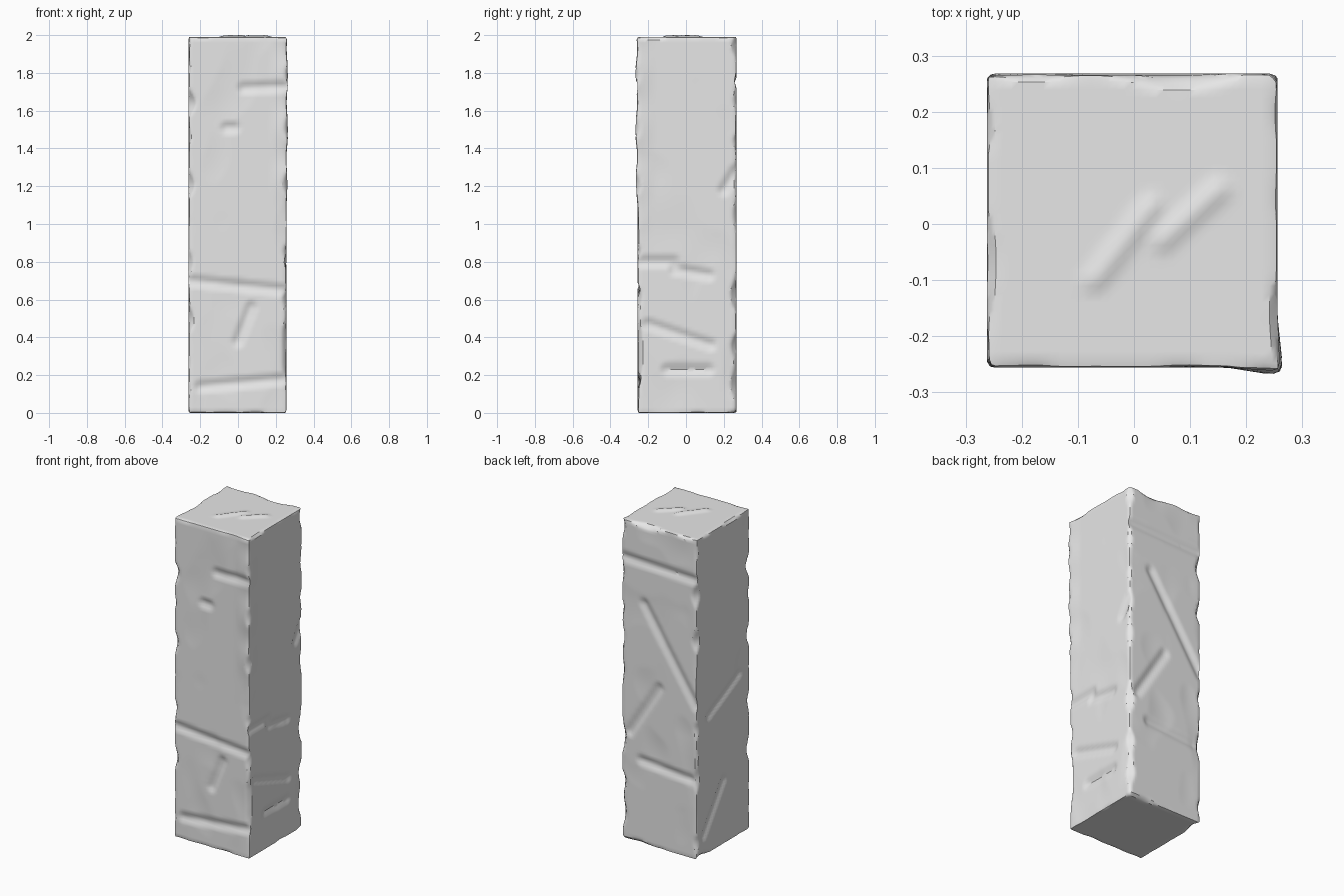
import bpy, bmesh, math
from mathutils import Vector, noise

if "Cube" in bpy.data.objects:
    bpy.data.objects.remove(bpy.data.objects["Cube"])

LO = Vector((-0.262, -0.256, 0.0))
HI = Vector((0.256, 0.268, 1.99))
N = (36, 36, 130)
WIDTH = 0.036

# Main carved grooves per side: start and end (u, v) of each
FRONT = [(-.26, .7, .25, .65), (-.2, .14, .25, .18), (-.06, 1.51, -.02, 1.51),
         (.03, 1.72, .25, 1.73), (.07, .56, 0, .38)]
RIGHT = [(-.25, .8, -.06, .8), (-.06, .76, .12, .73), (-.2, .47, .13, .36),
         (-.1, .23, .12, .23), (.2, 1.18, .26, 1.28)]
BACK = [(.1, 1.5, -.26, .95), (.2, .68, 0, 1), (.12, .52, -.22, .49), (.25, 1.76, -.25, 1.74)]
LEFT = [(.2, .12, 0, .4), (.15, .85, -.15, 1)]
TOP = [(-.07, -.1, .03, .03), (.05, -.03, .15, .06)]
MARKS = {(1, 0): FRONT, (0, 1): RIGHT, (1, 1): BACK, (0, 0): LEFT, (2, 1): TOP}


def seg_dist(p, a, b):
    d = b - a
    t = max(0, min(1, (p - a).dot(d) / d.length_squared))
    return (p - a - d * t).length


def carve(axis, side, p):
    """Depth of grooves plus soft unevenness at a point on one side."""
    uv = Vector([p[i] for i in range(3) if i != axis])
    depth = 0
    width, amount = (WIDTH, .014) if axis != 2 else (WIDTH * .7, -.01)
    for m in MARKS.get((axis, side), []):
        d = seg_dist(uv, Vector(m[:2]), Vector(m[2:]))
        if d < width:
            depth += amount * (1 - d / width) ** 0.8
    if axis != 2:
        n = noise.noise(Vector((p.x * 6, p.y * 6, p.z * 4)) + Vector((axis * 9, side * 7, 3)))
        depth += 0.009 * max(0, n - .12)
    return depth


# Weathered pillar: six fine grids joined into one block
bm = bmesh.new()
for axis in range(3):
    u, v = [i for i in range(3) if i != axis]
    for side in (0, 1):
        rows = []
        for i in range(N[u] + 1):
            row = []
            for j in range(N[v] + 1):
                co = Vector((0, 0, 0))
                co[axis] = (LO, HI)[side][axis]
                co[u] = LO[u] + (HI[u] - LO[u]) * i / N[u]
                co[v] = LO[v] + (HI[v] - LO[v]) * j / N[v]
                row.append(bm.verts.new(co))
            rows.append(row)
        for i in range(N[u]):
            for j in range(N[v]):
                bm.faces.new((rows[i][j], rows[i + 1][j], rows[i + 1][j + 1], rows[i][j + 1]))
bmesh.ops.remove_doubles(bm, verts=bm.verts, dist=1e-5)
bmesh.ops.recalc_face_normals(bm, faces=bm.faces)

for vert in bm.verts:
    p = vert.co.copy()
    out = p.copy()
    # Carved grooves push inwards
    for axis in range(3):
        for side in (0, 1):
            if abs(p[axis] - (LO, HI)[side][axis]) < 1e-5:
                out[axis] += carve(axis, side, p) * (1 if side == 0 else -1)
    # Chipped edges: cut each corner by an irregular flat amount
    for a, b in ((0, 1), (0, 2), (1, 2)):
        c = 3 - a - b
        for sa in (0, 1):
            for sb in (0, 1):
                da = abs(out[a] - (LO, HI)[sa][a])
                db = abs(out[b] - (LO, HI)[sb][b])
                if da + db > .08:
                    continue
                n = noise.noise(Vector((p[c] * 7, sa * 5.3 + a * 3, sb * 8.1 + b * 2)))
                cut = .008 + .05 * max(0, n + .05)
                if b == 2:
                    cut *= .6
                gap = cut - da - db
                if gap > 0:
                    out[a] += gap / 2 * (1 if sa == 0 else -1)
                    out[b] += gap / 2 * (1 if sb == 0 else -1)
    # Upper front right edge bulges out in lumps
    near = max(0, 1 - math.hypot(p.x - HI.x, p.y - LO.y) / .09)
    lump = near * .016 * max(0, min(1, (p.z - .95) * 3)) * (.6 + .4 * math.sin(p.z * 22))
    out.x += lump * .7
    out.y -= lump
    vert.co = out

mesh = bpy.data.meshes.new("stone_pillar")
bm.to_mesh(mesh)
bm.free()
pillar = bpy.data.objects.new("stone_pillar", mesh)
bpy.context.collection.objects.link(pillar)

stone = bpy.data.materials.new("light_grey_stone")
stone.diffuse_color = (0.8, 0.8, 0.8, 1)
stone.use_nodes = True
stone.node_tree.nodes["Principled BSDF"].inputs["Base Color"].default_value = stone.diffuse_color
mesh.materials.append(stone)

bpy.context.view_layer.objects.active = pillar
pillar.select_set(True)
bpy.ops.object.shade_smooth_by_angle(angle=math.radians(35))
